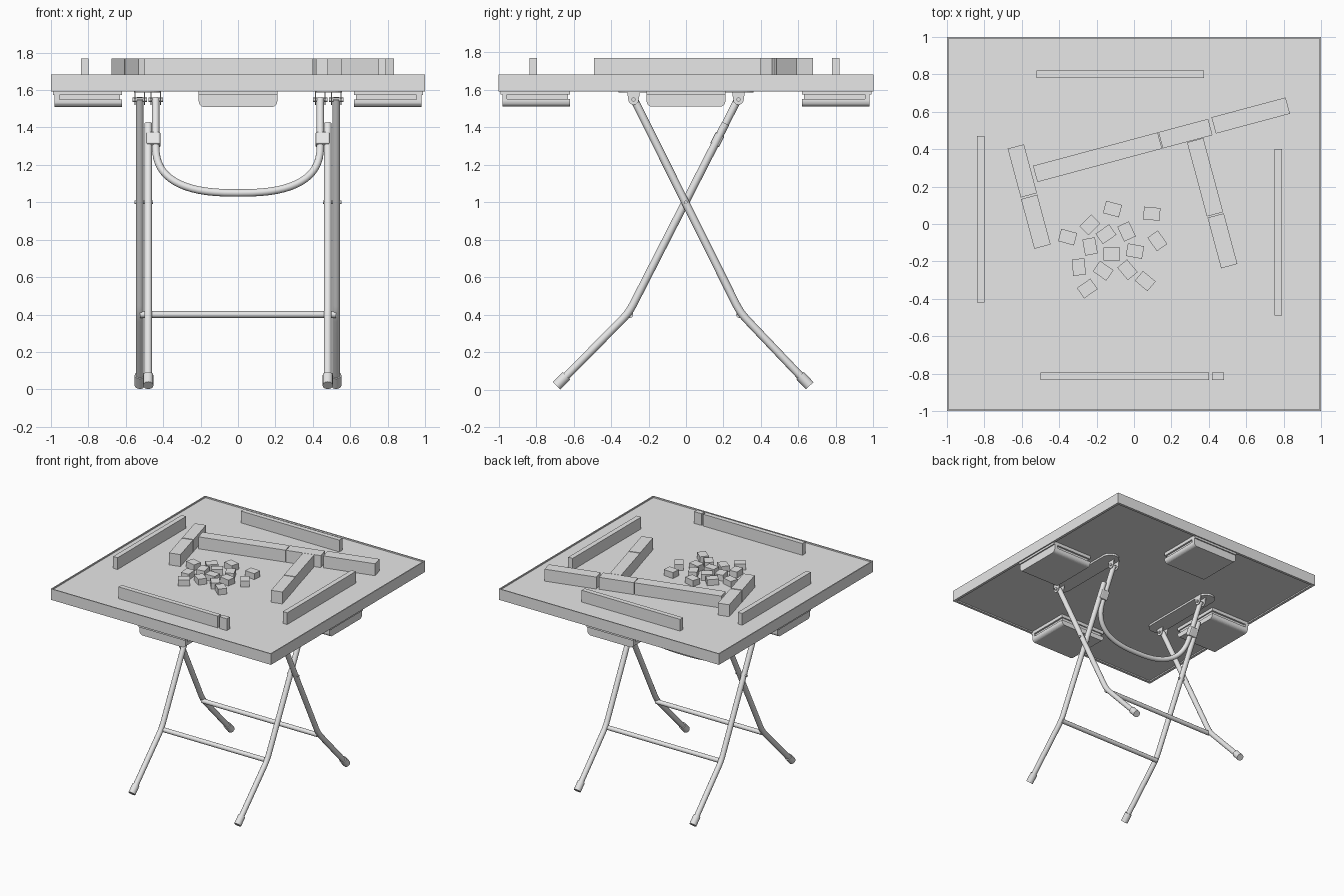
import bpy, bmesh
from math import pi, sin, cos, radians
from mathutils import Matrix, Vector

if "Cube" in bpy.data.objects:
    bpy.data.objects.remove(bpy.data.objects["Cube"], do_unlink=True)

GREY = (0.8, 0.8, 0.8, 1)
grey = bpy.data.materials.new("light grey")
grey.use_nodes = True
grey.diffuse_color = GREY
grey.node_tree.nodes["Principled BSDF"].inputs["Base Color"].default_value = GREY


def link(name, data):
    data.materials.append(grey)
    ob = bpy.data.objects.new(name, data)
    bpy.context.scene.collection.objects.link(ob)
    return ob


def finish(name, bm, matrix=Matrix()):
    bmesh.ops.recalc_face_normals(bm, faces=bm.faces)
    bm.transform(matrix)
    me = bpy.data.meshes.new(name)
    bm.to_mesh(me)
    bm.free()
    return link(name, me)


def box(name, centre, size, angle=0, axis="Z", bevel=0):
    bm = bmesh.new()
    bmesh.ops.create_cube(bm, size=1, matrix=Matrix.Diagonal((*size, 1)))
    if bevel:
        bmesh.ops.bevel(bm, geom=bm.edges[:], offset=bevel, segments=2,
                        profile=0.5, affect="EDGES")
    return finish(name, bm, Matrix.Translation(centre) @ Matrix.Rotation(angle, 4, axis))


def prism(name, profile, depth, matrix):
    """Extrude a local xy outline along local z."""
    bm = bmesh.new()
    face = bm.faces.new([bm.verts.new((x, y, 0)) for x, y in profile])
    ext = bmesh.ops.extrude_face_region(bm, geom=[face])
    bmesh.ops.translate(bm, vec=(0, 0, depth),
                        verts=[v for v in ext["geom"] if isinstance(v, bmesh.types.BMVert)])
    return finish(name, bm, matrix)


def tube(name, points, radius):
    cu = bpy.data.curves.new(name, "CURVE")
    cu.dimensions = "3D"
    cu.bevel_depth = radius
    cu.bevel_resolution = 4
    cu.use_fill_caps = True
    sp = cu.splines.new("POLY")
    sp.points.add(len(points) - 1)
    for p, co in zip(sp.points, points):
        p.co = (*co, 1)
    return link(name, cu)


def arc(cx, cy, r, start, end, n=6):
    return [(cx + r * cos(radians(start + (end - start) * i / n)),
             cy + r * sin(radians(start + (end - start) * i / n))) for i in range(n + 1)]


# Table top with a shallow rim above and below
bm = bmesh.new()
bmesh.ops.create_cube(bm, size=1, matrix=Matrix.Translation((0, 0, 1.637))
                      @ Matrix.Diagonal((2, 2, 0.09, 1)))
bm.normal_update()
for side, rim in ((1, 0.012), (-1, 0.03)):
    face = next(f for f in bm.faces if f.normal.z * side > 0.9)
    bmesh.ops.inset_region(bm, faces=[face], thickness=rim)
    # second inset makes the vertical step
    bmesh.ops.inset_region(bm, faces=[face], thickness=0.001)
    bmesh.ops.translate(bm, verts=face.verts[:], vec=(0, 0, -0.01 * side))
finish("table_top", bm)
SURFACE = 1.672

# Drawers under the middle of each side
tray = ([(0.21, 1.55)] + arc(0.18, 1.54, 0.03, 0, -90) + arc(-0.18, 1.54, 0.03, -90, -180)
        + [(-0.21, 1.55)])
front = [(x, 1.585 if z == 1.55 else z) for x, z in tray]
for i, side in enumerate(("front", "left", "back", "right")):
    turn = Matrix.Rotation(i * pi / 2, 4, "Z")

    def outward(y):
        return turn @ Matrix.Translation((0, -y, 0)) @ Matrix.Rotation(pi / 2, 4, "X")

    prism(f"{side}_drawer_tray", tray, 0.335, outward(0.62))
    prism(f"{side}_drawer_panel", front, 0.025, outward(0.955))
    for part, y, half, low, high, depth in (("core", 0.63, 0.195, 1.55, 1.575, 0.325),
                                            ("rail", 0.62, 0.21, 1.575, 1.605, 0.37)):
        outline = [(half, high), (half, low), (-half, low), (-half, high)]
        prism(f"{side}_drawer_{part}", outline, depth, outward(y))

# Folding legs: two crossed frames, mirrored left and right
TOP_Z, BEND_Z, FOOT_Z, R = 1.555, 0.41, 0.021, 0.021


def leg_points(top, bend, foot):
    """Straight shin and thigh joined by a short rounded knee."""
    top, bend, foot = Vector(top), Vector(bend), Vector(foot)
    a = bend + (top - bend).normalized() * 0.05
    b = bend + (foot - bend).normalized() * 0.05
    knee = [a.lerp(bend, t).lerp(bend.lerp(b, t), t) for t in (0, 0.25, 0.5, 0.75, 1)]
    return [top] + knee + [foot]


def along_inner(z):
    """Depth of the inner frame at a height above the knee."""
    return -0.305 + (z - BEND_Z) * 0.585 / (TOP_Z - BEND_Z)


frames = (("outer", 0.525, -0.28, 0.29, 0.66, TOP_Z),
          ("inner", 0.48, along_inner(1.42), -0.305, -0.69, 1.42))
for s, side in ((1, "left"), (-1, "right")):
    for kind, x, y_top, y_bend, y_foot, z_top in frames:
        foot = Vector((s * x, y_foot, FOOT_Z))
        bend = Vector((s * x, y_bend, BEND_Z))
        tube(f"{side}_{kind}_leg", leg_points((s * x, y_top, z_top), bend, foot), R)
        ankle = foot + (bend - foot).normalized() * 0.075
        tube(f"{side}_{kind}_foot_cap", [foot, ankle], 0.028)

    # Mounting plate with two hinge brackets
    plate = arc(0, 0.29, 0.07, 0, 180, 12) + arc(0, -0.29, 0.07, 180, 360, 12)
    prism(f"{side}_mounting_plate", plate, 0.02, Matrix.Translation((s * 0.485, 0, 1.586)))
    ear = [(0.035, 1.595)] + arc(0, 1.548, 0.028, 0, -180, 8) + [(-0.035, 1.595)]
    for kind, x, y in (("outer", 0.525, -0.28), ("inner", 0.44, 0.28)):
        for e, edge in ((-1, "inside"), (1, "outside")):
            spot = Matrix.Translation((s * x + e * 0.025, y, 0))
            stand = Matrix(((0, 0, 1, -0.003), (1, 0, 0, 0), (0, 1, 0, 0), (0, 0, 0, 1)))
            prism(f"{side}_{kind}_hinge_{edge}", ear, 0.006, spot @ stand)
        tube(f"{side}_{kind}_hinge_bolt",
             [(s * x - 0.038, y, 1.548), (s * x + 0.038, y, 1.548)], 0.011)

    # Crossing pivot and the clamp that joins leg to brace
    tube(f"{side}_pivot_pin", [(s * 0.455, -0.002, 1), (s * 0.553, -0.002, 1)], 0.01)
    clamp = box(f"{side}_clamp", (s * 0.453, along_inner(1.335), 1.335),
                (0.078, 0.052, 0.075), -0.47, "X", bevel=0.01)

# Cross bars between the knees
for name, x, y in (("front_cross_bar", 0.48, -0.3), ("back_cross_bar", 0.525, 0.285)):
    tube(name, [(-x, y, 0.4), (x, y, 0.4)], 0.018)

# U-shaped brace in the plane of the inner frame
n = 2 / 2.6
brace = [(0.44, TOP_Z)]
for i in range(33):
    a = pi * i / 32
    c = cos(a)
    brace.append(((1 if c > 0 else -1) * 0.44 * abs(c) ** n, 1.31 - 0.26 * max(sin(a), 0) ** n))
brace.append((-0.44, TOP_Z))
tube("u_brace", [(x, along_inner(z), z) for x, z in brace], 0.02)

# Stacked walls of tiles: centre, length, angle
for i, (x, y, length, angle) in enumerate((
        (-0.195, 0.357, 0.69, 15), (0.275, 0.483, 0.275, 15), (0.624, 0.58, 0.41, 15),
        (0.38, 0.25, 0.41, -75), (0.473, -0.09, 0.28, -75),
        (-0.597, 0.284, 0.27, -75), (-0.525, 0.012, 0.275, -75))):
    box(f"tile_wall_{i + 1}", (x, y, SURFACE + 0.049), (length, 0.09, 0.098), radians(angle))

# Standing rows of tiles facing each player
for name, x, y, w, d in (("left", 0.77, -0.045, 0.04, 0.89), ("right", -0.82, 0.025, 0.04, 0.89),
                         ("back", -0.073, 0.8, 0.895, 0.04), ("front", -0.05, -0.815, 0.9, 0.04),
                         ("spare", 0.45, -0.815, 0.065, 0.04)):
    box(f"{name}_tile_row", (x, y, SURFACE + 0.048), (w, d, 0.097))

# Loose tiles lying in the middle
for i, (x, y, angle) in enumerate((
        (-0.115, 0.08, -15), (0.095, 0.055, -5), (-0.235, -0.005, 45), (-0.15, -0.055, 35),
        (-0.04, -0.04, -65), (-0.355, -0.07, -15), (-0.235, -0.12, 100), (0.125, -0.09, -55),
        (0.005, -0.145, -10), (-0.12, -0.16, 0), (-0.295, -0.23, 95), (-0.165, -0.25, -35),
        (-0.035, -0.245, -50), (0.06, -0.305, -40), (-0.25, -0.345, 35))):
    box(f"loose_tile_{i + 1}", (x, y, SURFACE + 0.024), (0.088, 0.068, 0.049), radians(angle))
